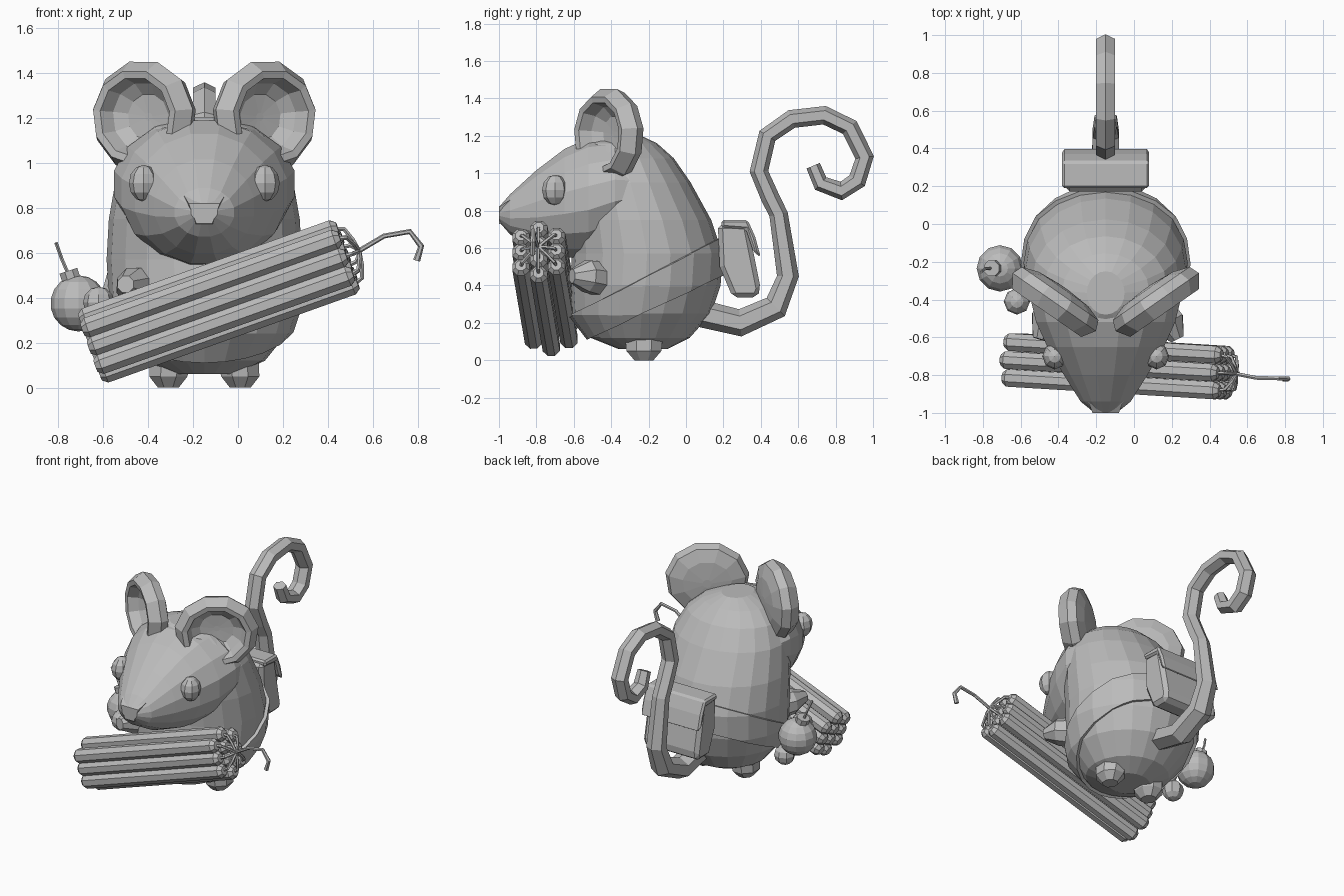
import bpy, bmesh, math
from mathutils import Vector

if "Cube" in bpy.data.objects:
    bpy.data.objects.remove(bpy.data.objects["Cube"])

CX = -0.15  # symmetry plane of the mouse
grey = bpy.data.materials.new("plain_grey")
grey.diffuse_color = (0.5, 0.5, 0.5, 1)
grey.use_nodes = True
grey.node_tree.nodes["Principled BSDF"].inputs["Base Color"].default_value = grey.diffuse_color


def finish(name, bm):
    bmesh.ops.recalc_face_normals(bm, faces=bm.faces[:])
    me = bpy.data.meshes.new(name)
    bm.to_mesh(me)
    bm.free()
    me.materials.append(grey)
    ob = bpy.data.objects.new(name, me)
    bpy.context.collection.objects.link(ob)
    return ob


def loft_bm(rings):
    bm = bmesh.new()
    vs = [[bm.verts.new(p) for p in r] for r in rings]
    n = len(vs[0])
    for a, b in zip(vs, vs[1:]):
        for i in range(n):
            j = (i + 1) % n
            bm.faces.new((a[i], a[j], b[j], b[i]))
    bm.faces.new(vs[0][::-1])
    bm.faces.new(vs[-1])
    bmesh.ops.recalc_face_normals(bm, faces=bm.faces[:])
    return bm


def loft(name, rings):
    return finish(name, loft_bm(rings))


def ellipse(c, u, v, n, phase=0.0):
    """Ring of n points around c with half axes u and v."""
    c, u, v = Vector(c), Vector(u), Vector(v)
    return [c + u * math.cos(a) + v * math.sin(a)
            for a in (phase + math.tau * i / n for i in range(n))]


def tube(name, path, radii, sides=6, ref=(1, 0, 0), squash=1.0):
    """Polygonal tube; radii is one number or one per point."""
    pts = [Vector(p) for p in path]
    if not isinstance(radii, (list, tuple)):
        radii = [radii] * len(pts)
    rings = []
    for i, p in enumerate(pts):
        t = (pts[min(i + 1, len(pts) - 1)] - pts[max(i - 1, 0)]).normalized()
        n = t.cross(Vector(ref)).normalized()
        s = n.cross(t)
        rings.append(ellipse(p, s * radii[i], n * radii[i] * squash, sides, math.pi / sides))
    return loft(name, rings)


def ball(name, c, size, u=10, v=7):
    bm = bmesh.new()
    bmesh.ops.create_uvsphere(bm, u_segments=u, v_segments=v, radius=1)
    for vert in bm.verts:
        vert.co = Vector(c) + vert.co * Vector(size)
    return finish(name, bm)


def slab(name, profile, half, bevel):
    """Side profile (y, z) extruded across x and bevelled."""
    ob = loft(name, [[(CX + s * half, y, z) for y, z in profile] for s in (-1, 1)])
    m = ob.modifiers.new("bevel", 'BEVEL')
    m.width, m.segments = bevel, 1
    return ob


# Body: rows are z, front y, back y, half width
body_rows = [(0.06, -0.36, -0.1, 0.14), (0.12, -0.51, 0.02, 0.27), (0.25, -0.61, 0.135, 0.375),
             (0.4, -0.62, 0.185, 0.425), (0.57, -0.61, 0.195, 0.435), (0.75, -0.62, 0.135, 0.425),
             (0.95, -0.62, 0.025, 0.39), (1.08, -0.6, -0.065, 0.325), (1.16, -0.55, -0.155, 0.23),
             (1.205, -0.48, -0.25, 0.1)]
body_rings = [ellipse((CX, (f + b) / 2, z), (w, 0, 0), (0, (b - f) / 2, 0), 20)
              for z, f, b, w in body_rows]
loft("body", body_rings)

# Head: rows are y, bottom z, top z, half width
head_rows = [(-1.0, 0.74, 0.82, 0.06), (-0.94, 0.67, 0.89, 0.135), (-0.8, 0.59, 1.02, 0.225),
             (-0.65, 0.545, 1.135, 0.315), (-0.52, 0.54, 1.195, 0.375), (-0.38, 0.61, 1.205, 0.41),
             (-0.2, 0.74, 1.1, 0.37)]
loft("head", [ellipse((CX, y, (a + b) / 2), (w, 0, 0), (0, 0, (b - a) / 2), 16, math.pi / 16)
              for y, a, b, w in head_rows])

# Wedge nose
loft("nose", [[(CX - w, y, t), (CX + w, y, t), (CX + w * 0.5, y, b), (CX - w * 0.5, y, b)]
              for y, w, t, b in ((-0.92, 0.1, 0.87, 0.72), (-1.0, 0.07, 0.82, 0.73))])

# Strap: tilted slice of the body surface, thickened
bm = loft_bm(body_rings)
for (y0, z0), (y1, z1), up in (((0.19, 0.66), (-0.63, 0.23), 1), ((0.19, 0.46), (-0.52, 0.12), -1)):
    no = Vector((0, -(z1 - z0), y1 - y0)) * -up
    bmesh.ops.bisect_plane(bm, geom=bm.verts[:] + bm.edges[:] + bm.faces[:],
                           plane_co=(0, y0, z0), plane_no=no, clear_outer=True)
strap = finish("strap", bm)
m = strap.modifiers.new("thickness", 'SOLIDIFY')
m.thickness, m.offset = 0.022, 1

# Ears (deep bowls with an inward-sloping rim), eyes and feet on both sides
ear_profile = [(0.02, -0.035), (0.11, -0.03), (0.165, 0.01), (0.19, 0.075), (0.225, 0.08), (0.272, 0.01),
               (0.25, -0.045), (0.16, -0.075), (0.03, -0.085)]
for s, side in ((-1, "left"), (1, "right")):
    u, n = Vector((s * 0.82, 0.57, 0)), Vector((s * 0.57, -0.82, 0))
    c = Vector((CX + s * 0.267, -0.405, 1.205))
    loft(side + "_ear", [ellipse(c + n * d, u * r, (0, 0, r * 0.94), 11, 0.15)
                         for r, d in ear_profile])
    ball(side + "_eye", (CX + s * 0.27, -0.7, 0.91), (0.066, 0.07, 0.082), 8, 6)
    loft(side + "_foot", [ellipse((CX + s * x, -0.225, z), (r, 0, 0), (0, r * 1.1, 0), 8, math.pi / 8)
                          for x, z, r in ((0.16, 0, 0.05), (0.16, 0.05, 0.092),
                                          (0.15, 0.13, 0.1), (0.13, 0.2, 0.06))])

# Arms
tube("left_arm", [(-0.4, -0.42, 0.44), (-0.47, -0.51, 0.455), (-0.5, -0.61, 0.46)],
     [0.1, 0.085, 0.04], 8, (0, 0, 1))
tube("right_arm", [(0.1, -0.43, 0.43), (0.19, -0.53, 0.45), (0.23, -0.61, 0.45)],
     [0.1, 0.09, 0.04], 8, (0, 0, 1))
ball("left_hand", (-0.62, -0.41, 0.38), (0.07, 0.07, 0.07), 8, 6)
ball("lower_ball", (-0.57, -0.29, 0.19), (0.07, 0.07, 0.07), 8, 6)

# Curled tail
tail = [(0.08, 0.25), (0.29, 0.2), (0.48, 0.285), (0.545, 0.45), (0.495, 0.78), (0.45, 0.87),
        (0.39, 1.01), (0.435, 1.2), (0.565, 1.29), (0.74, 1.31), (0.875, 1.245), (0.955, 1.085),
        (0.915, 0.96), (0.83, 0.905), (0.72, 0.945), (0.68, 1.04)]
tube("tail", [(CX, y, z) for y, z in tail],
     [0.085, 0.085, 0.08, 0.068] + [0.058] * 10 + [0.052, 0.045], 6, squash=0.86)

# Back pouch with flap
slab("pouch", [(0.17, 0.73), (0.33, 0.73), (0.4, 0.38), (0.38, 0.335), (0.25, 0.335), (0.18, 0.5)],
     0.215, 0.03)
slab("pouch_flap", [(0.19, 0.75), (0.33, 0.75), (0.37, 0.66), (0.4, 0.55), (0.36, 0.58), (0.32, 0.7),
                    (0.19, 0.71)], 0.23, 0.012)

# Round bomb with cap and fuse
bomb = Vector((-0.71, -0.235, 0.375))
ball("bomb", bomb, (0.125, 0.125, 0.125), 12, 9)
tube("bomb_cap", [bomb + Vector((-0.03, 0, 0.1)), bomb + Vector((-0.045, 0, 0.145))], 0.045, 8, (0, 1, 0))
tube("bomb_fuse", [bomb + Vector(p) for p in ((-0.045, 0, 0.13), (-0.075, 0, 0.2), (-0.1, -0.02, 0.27))],
     0.008, 5, (0, 1, 0))

# Bundle of sticks, packed in three staggered columns, each with its own fuse
a, b = Vector((-0.635, -0.72, 0.188)), Vector((0.465, -0.787, 0.58))
axis = (b - a).normalized()
up = Vector((-0.34, 0, 0.94))
out = up.cross(axis).normalized()
knot = b + axis * 0.075
k = 0
for col, count in ((-1, 3), (0, 4), (1, 3)):
    for row in range(count):
        off = out * col * 0.095 + up * (row - (count - 1) / 2) * 0.086
        p, q = a + off, b + off
        k += 1
        tube(f"stick_{k}", [p - axis * 0.025, p, q, q + axis * 0.025],
             [0.03, 0.05, 0.05, 0.03], 8, (0, 1, 0))
        tube(f"stick_fuse_{k}", [q + axis * 0.01, q + axis * 0.05 - off * 0.1,
                                 knot - axis * 0.005 + off * 0.45, knot + axis * 0.005],
             0.01, 5, (0, 1, 0))

# Main fuse
tube("main_fuse", [knot - axis * 0.01, (0.65, -0.815, 0.675), (0.765, -0.817, 0.695),
                   (0.815, -0.82, 0.63), (0.795, -0.82, 0.565)],
     [0.011, 0.011, 0.012, 0.014, 0.016], 6, (0, 1, 0))
